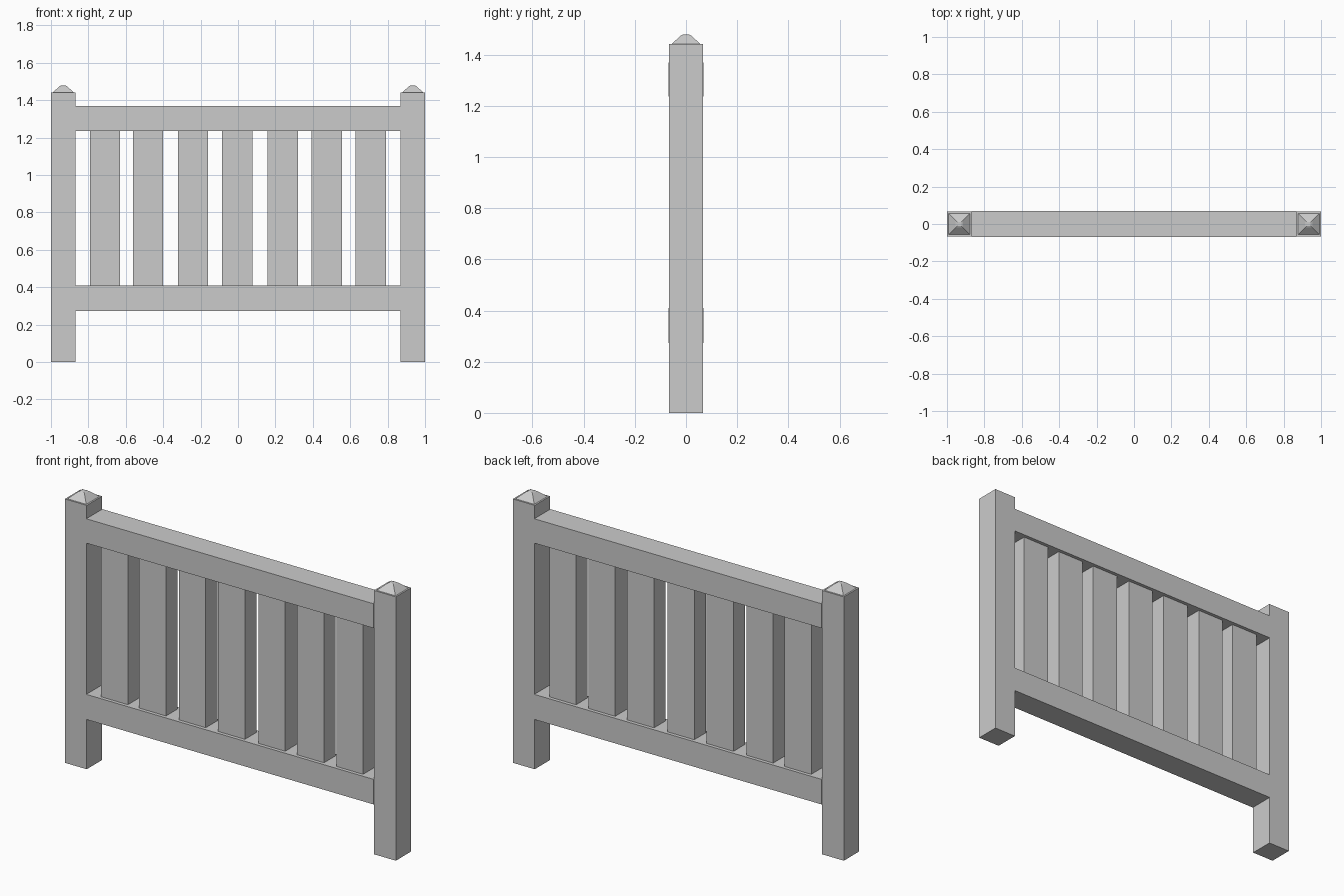
import bpy
import bmesh

if "Cube" in bpy.data.objects:
    bpy.data.objects.remove(bpy.data.objects["Cube"])


def make_object(name, bm):
    bmesh.ops.recalc_face_normals(bm, faces=bm.faces)
    mesh = bpy.data.meshes.new(name)
    bm.to_mesh(mesh)
    bm.free()
    obj = bpy.data.objects.new(name, mesh)
    bpy.context.collection.objects.link(obj)
    return obj


def square_stack(name, x, levels):
    """Loft square-ish sections (half_x, half_y, z) centred on x."""
    bm = bmesh.new()
    rings = [[bm.verts.new((x + sx * hx, sy * hy, z))
              for sx, sy in ((-1, -1), (1, -1), (1, 1), (-1, 1))]
             for hx, hy, z in levels]
    for a, b in zip(rings, rings[1:]):
        for i in range(4):
            j = (i + 1) % 4
            bm.faces.new((a[i], a[j], b[j], b[i]))
    bm.faces.new(rings[0][::-1])
    bm.faces.new(rings[-1])
    return make_object(name, bm)


def box(name, x, half_x, half_y, z0, z1):
    return square_stack(name, x, [(half_x, half_y, z0), (half_x, half_y, z1)])


# Square posts with small pyramid caps
for side, x in (("left", -0.934), ("right", 0.934)):
    box(side + "_post", x, 0.066, 0.066, 0, 1.441)
    square_stack(side + "_post_cap", x, [(0.057, 0.057, 1.441),
                                         (0.02, 0.02, 1.474),
                                         (0.011, 0.011, 1.479)])

# Horizontal rails, slightly thicker than the posts
box("lower_rail", 0, 0.868, 0.069, 0.273, 0.41)
box("upper_rail", 0, 0.868, 0.069, 1.236, 1.369)

# Vertical slats between the rails
for i, x in enumerate((-0.711, -0.481, -0.241, -0.004, 0.239, 0.474, 0.71)):
    box(f"slat_{i + 1}", x, 0.081, 0.05, 0.41, 1.236)
